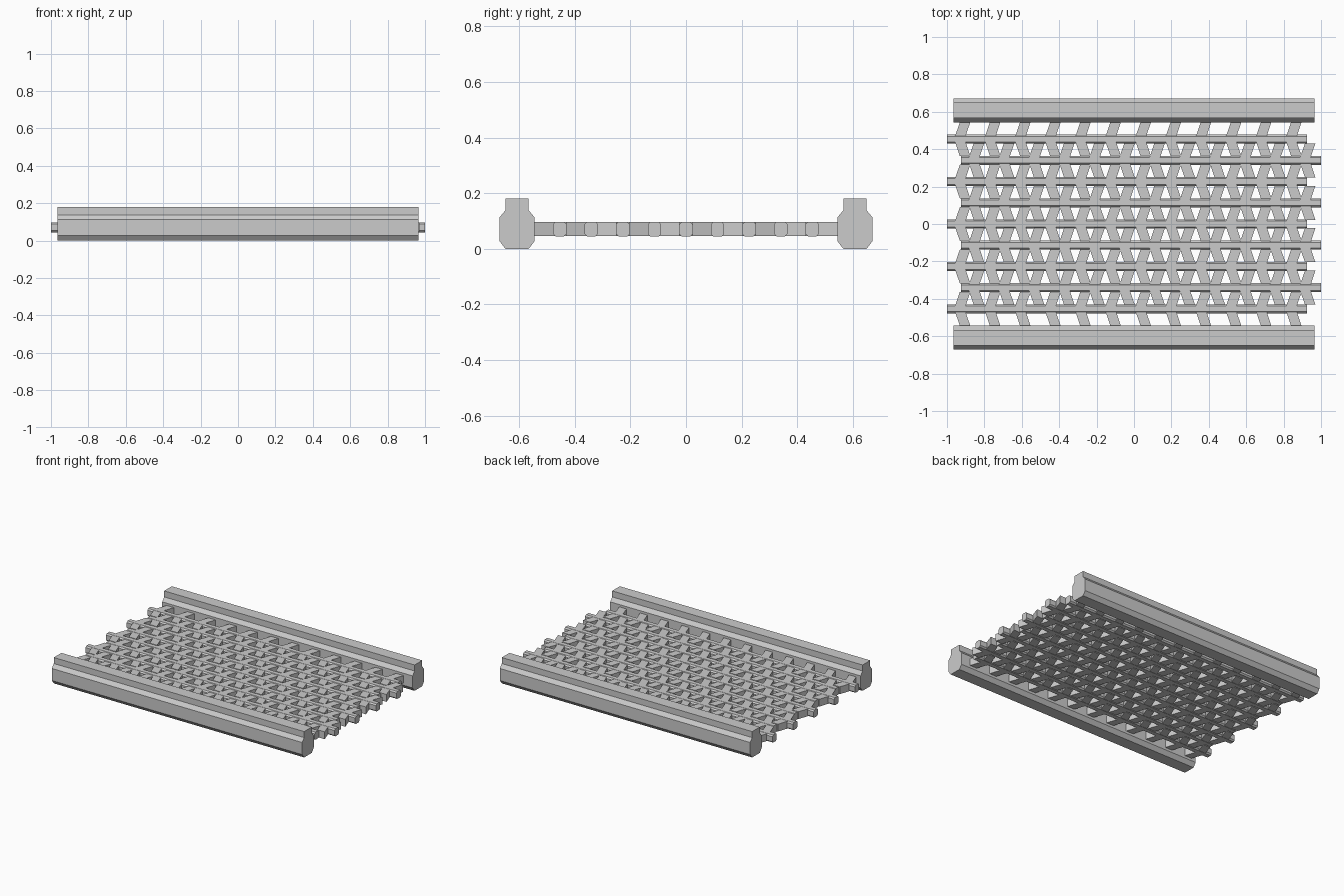
import bpy, bmesh

if "Cube" in bpy.data.objects:
    bpy.data.objects.remove(bpy.data.objects["Cube"])

ROWS, LINKS = 9, 12
ROW_PITCH, LINK_PITCH = 0.1135, 0.161
BAR_LEN, SHIFT = 1.926, 0.074


def prism(bm, pts, offset):
    """Extrude a closed loop of 3D points along an offset vector."""
    face = bm.faces.new([bm.verts.new(p) for p in pts])
    out = bmesh.ops.extrude_face_region(bm, geom=[face])
    verts = [v for v in out["geom"] if isinstance(v, bmesh.types.BMVert)]
    bmesh.ops.translate(bm, vec=offset, verts=verts)


def to_mesh(bm, name):
    bmesh.ops.recalc_face_normals(bm, faces=bm.faces)
    mesh = bpy.data.meshes.new(name)
    bm.to_mesh(mesh)
    bm.free()
    return mesh


def place(name, mesh, loc):
    obj = bpy.data.objects.new(name, mesh)
    obj.location = loc
    bpy.context.collection.objects.link(obj)


# side rails: stepped profile with chamfered base and shoulders
half = [(0.042, 0), (0.0635, 0.028), (0.0635, 0.112), (0.042, 0.138), (0.042, 0.18)]
profile = half + [(-y, z) for y, z in reversed(half)]
bm = bmesh.new()
prism(bm, [(-0.965, y, z) for y, z in profile], (1.93, 0, 0))
rail = to_mesh(bm, "side_rail")
for name, side in (("front_rail", -1), ("back_rail", 1)):
    place(name, rail, (0, side * 0.6075, 0))

# one belt row: chamfered bar with slanted link arms on both sides
bm = bmesh.new()
w, h, c = 0.024, 0.0265, 0.009
octagon = [(w, h - c), (w - c, h), (c - w, h), (-w, h - c),
           (-w, c - h), (c - w, -h), (w - c, -h), (w, c - h)]
prism(bm, [(0, y, z) for y, z in octagon], (BAR_LEN, 0, 0))
reach, lean, aw = 0.091, 0.031, 0.028
for i in range(LINKS):
    x = 0.066 + i * LINK_PITCH
    chevron = [(x - aw, 0), (x + lean - aw, reach), (x + lean + aw, reach),
               (x + aw, 0), (x + lean + aw, -reach), (x + lean - aw, -reach)]
    prism(bm, [(px, py, -0.0255) for px, py in chevron], (0, 0, 0.051))
row = to_mesh(bm, "belt_row")

# alternate rows are shifted lengthwise
for r in range(ROWS):
    place(f"belt_row_{r + 1}", row,
          (-1 + SHIFT * (r % 2), (r - (ROWS - 1) / 2) * ROW_PITCH, 0.0705))
